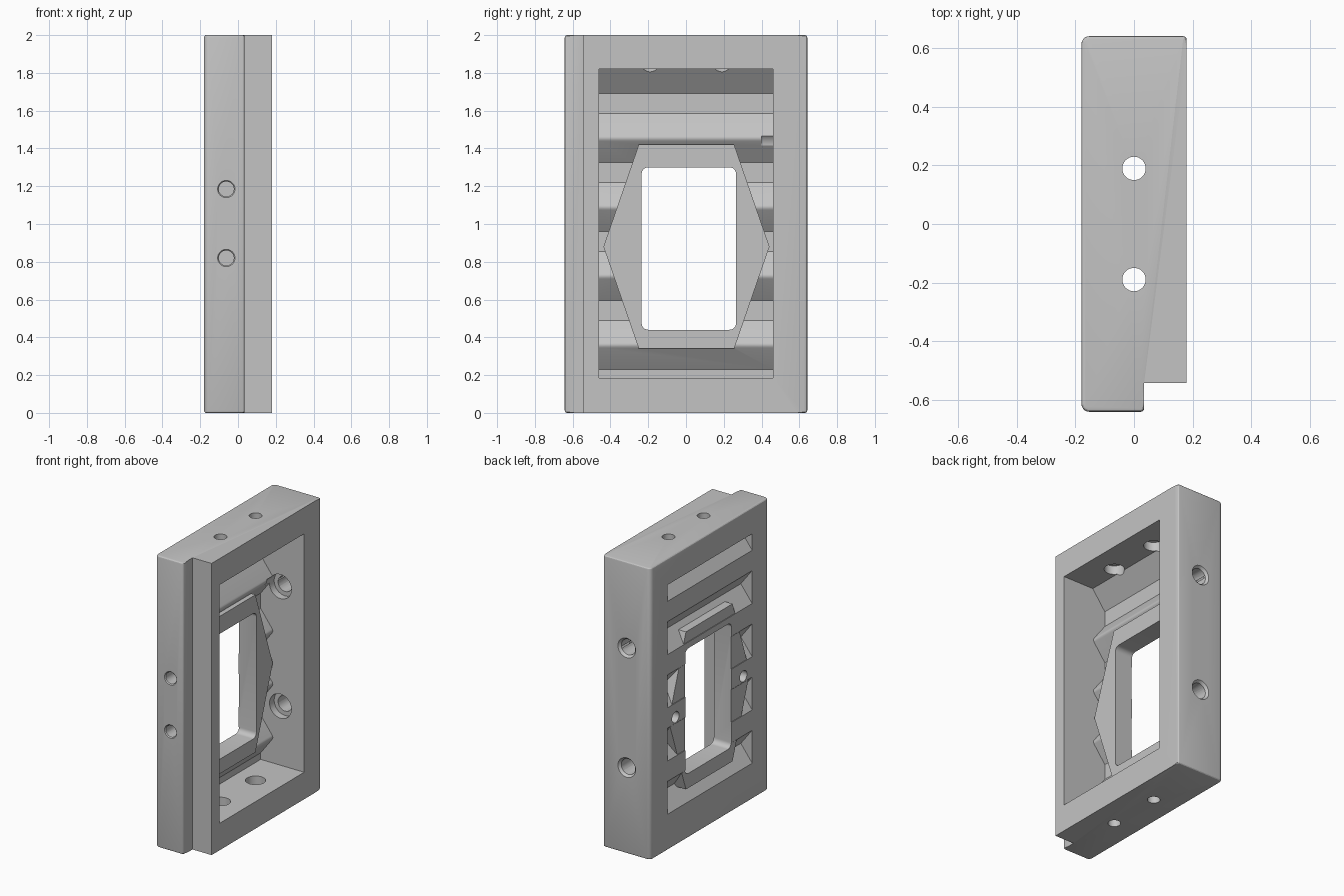
import bpy, bmesh, math
from mathutils import Vector

if "Cube" in bpy.data.objects:
    bpy.data.objects.remove(bpy.data.objects["Cube"])

grey = bpy.data.materials.new("plain grey")
grey.use_nodes = True
grey.diffuse_color = (0.55, 0.55, 0.55, 1)
grey.node_tree.nodes["Principled BSDF"].inputs["Base Color"].default_value = grey.diffuse_color

BACK, FRONT = -0.18, 0.18
PEAK, FLOOR = -0.052, -0.15       # corrugated panel, ridge and valley
PITCH, HALF = 0.365, 0.13         # ridge spacing and half width
TOP, BOTTOM, SIDE = 1.82, 0.185, 0.46   # pocket outline


def finish(name, bm):
    bmesh.ops.recalc_face_normals(bm, faces=bm.faces)
    mesh = bpy.data.meshes.new(name)
    bm.to_mesh(mesh)
    bm.free()
    mesh.materials.append(grey)
    obj = bpy.data.objects.new(name, mesh)
    bpy.context.collection.objects.link(obj)
    return obj


def prism(points, offset):
    """Extrude a flat outline of 3D points along an offset."""
    bm = bmesh.new()
    face = bm.faces.new([bm.verts.new(p) for p in points])
    out = bmesh.ops.extrude_face_region(bm, geom=[face])
    moved = [v for v in out["geom"] if isinstance(v, bmesh.types.BMVert)]
    bmesh.ops.translate(bm, verts=moved, vec=offset)
    bmesh.ops.recalc_face_normals(bm, faces=bm.faces)
    return bm


def cone(start, end, r1, r2):
    """Round cutter between two points."""
    start, end = Vector(start), Vector(end)
    bm = bmesh.new()
    bmesh.ops.create_cone(bm, cap_ends=True, segments=32, radius1=r1, radius2=r2,
                          depth=(end - start).length)
    turn = Vector((0, 0, 1)).rotation_difference(end - start)
    bmesh.ops.rotate(bm, verts=bm.verts, matrix=turn.to_matrix())
    bmesh.ops.translate(bm, verts=bm.verts, vec=(start + end) / 2)
    return bm


def combine(target, bm, operation="DIFFERENCE"):
    tool = finish("tool", bm)
    tool.hide_render = True
    mod = target.modifiers.new("combine", "BOOLEAN")
    mod.operation, mod.solver, mod.object = operation, "EXACT", tool
    bpy.context.view_layer.objects.active = target
    bpy.ops.object.modifier_apply(modifier=mod.name)
    bpy.data.objects.remove(tool)


def edges_where(bm, test):
    return [e for e in bm.edges if test(*[v.co for v in e.verts])]


# Stepped block with softened outer edges
outline = [(BACK, -0.642), (0.035, -0.642), (0.035, -0.543),
           (FRONT, -0.543), (FRONT, 0.642), (BACK, 0.642)]
bm = prism([(x, y, 0) for x, y in outline], (0, 0, 2))


def upright(a, b):
    return abs(a.z - b.z) > 1 and abs(a.y) > 0.6


bmesh.ops.bevel(bm, geom=edges_where(bm, lambda a, b: upright(a, b) and a.x < -0.1),
                offset=0.028, segments=5, profile=0.5, affect="EDGES")
bmesh.ops.bevel(bm, geom=edges_where(bm, lambda a, b: upright(a, b) and a.x > 0),
                offset=0.012, segments=3, profile=0.5, affect="EDGES")


def soft_rim(a, b):
    return abs(a.z - b.z) < 0.01 and (max(a.x, b.x) < -0.1 or min(abs(a.y), abs(b.y)) > 0.62)


bmesh.ops.bevel(bm, geom=edges_where(bm, soft_rim),
                offset=0.012, segments=3, profile=0.5, affect="EDGES")
frame = finish("frame_with_ribbed_panel", bm)

# Pocket whose floor is a row of rounded ridges
slope = (PEAK - FLOOR) / HALF
ROUND = 0.016
profile = [(0.4, BOTTOM), (0.4, TOP), (PEAK, TOP)]
profile.append((FLOOR, TOP - HALF))
ridges = [TOP - PITCH * i for i in range(1, 5)]
for z in ridges:
    profile.append((FLOOR, z + HALF))
    for k in range(2, -3, -1):
        d = ROUND * k / 2
        profile.append((PEAK - slope * (d * d / (2 * ROUND) + ROUND / 2), z + d))
    profile.append((FLOOR, z - HALF))
profile.append((FLOOR, BOTTOM))
combine(frame, prism([(x, -SIDE, z) for x, z in profile], (0, 2 * SIDE, 0)))

# Matching grooves behind each ridge, with a half groove at the top
groove, deep = 0.113, PEAK - 0.042
out = BACK - 0.05
for z in [TOP] + ridges:
    points = [(out, z - groove), (BACK, z - groove), (deep, z)]
    points += [(out, z)] if z == TOP else [(BACK, z + groove), (out, z + groove)]
    combine(frame, prism([(x, -SIDE, zz) for x, zz in points], (0, 2 * SIDE, 0)))

# Six-sided window surround
hexagon = [(-0.25, 1.42), (0.255, 1.42), (0.442, 0.88),
           (0.255, 0.34), (-0.25, 0.34), (-0.437, 0.88)]
combine(frame, prism([(BACK + 0.002, y, z) for y, z in hexagon], (0.132, 0, 0)), "UNION")

# Window opening with rounded corners
bm = prism([(-0.3, y, z) for y, z in
            [(-0.235, 0.44), (0.265, 0.44), (0.265, 1.3), (-0.235, 1.3)]], (0.4, 0, 0))
bmesh.ops.bevel(bm, geom=edges_where(bm, lambda a, b: abs(a.x - b.x) > 0.1),
                offset=0.035, segments=6, profile=0.5, affect="EDGES")
combine(frame, bm)

# Counterbored bolt holes through the top and bottom walls
for y in (-0.19, 0.19):
    combine(frame, cone((0, y, -0.1), (0, y, 0.3), 0.04, 0.04))
    combine(frame, cone((0, y, 1.7), (0, y, 2.1), 0.04, 0.04))
    combine(frame, cone((0, y, 0.12), (0, y, 0.3), 0.063, 0.063))
    combine(frame, cone((0, y, 1.7), (0, y, 1.88), 0.063, 0.063))

# Counterbored holes through the rear wall
for z in (0.59, 1.41):
    combine(frame, cone((0, 0.4, z), (0, 0.7, z), 0.053, 0.053))
    combine(frame, cone((0, 0.4, z), (0, 0.51, z), 0.083, 0.083))
    combine(frame, cone((0, 0.622, z), (0, 0.652, z), 0.05, 0.075))

# Blind holes in the front edge, lightly countersunk
for z in (0.82, 1.185):
    combine(frame, cone((-0.062, -0.7, z), (-0.062, -0.52, z), 0.04, 0.04))
    combine(frame, cone((-0.062, -0.652, z), (-0.062, -0.632, z), 0.056, 0.036))

# Blind pin holes beside the window
for y in (-0.365, 0.37):
    combine(frame, cone((-0.25, y, 0.88), (-0.09, y, 0.88), 0.038, 0.038))

frame.select_set(True)
bpy.context.view_layer.objects.active = frame
bpy.ops.object.shade_smooth_by_angle(angle=math.radians(28))
